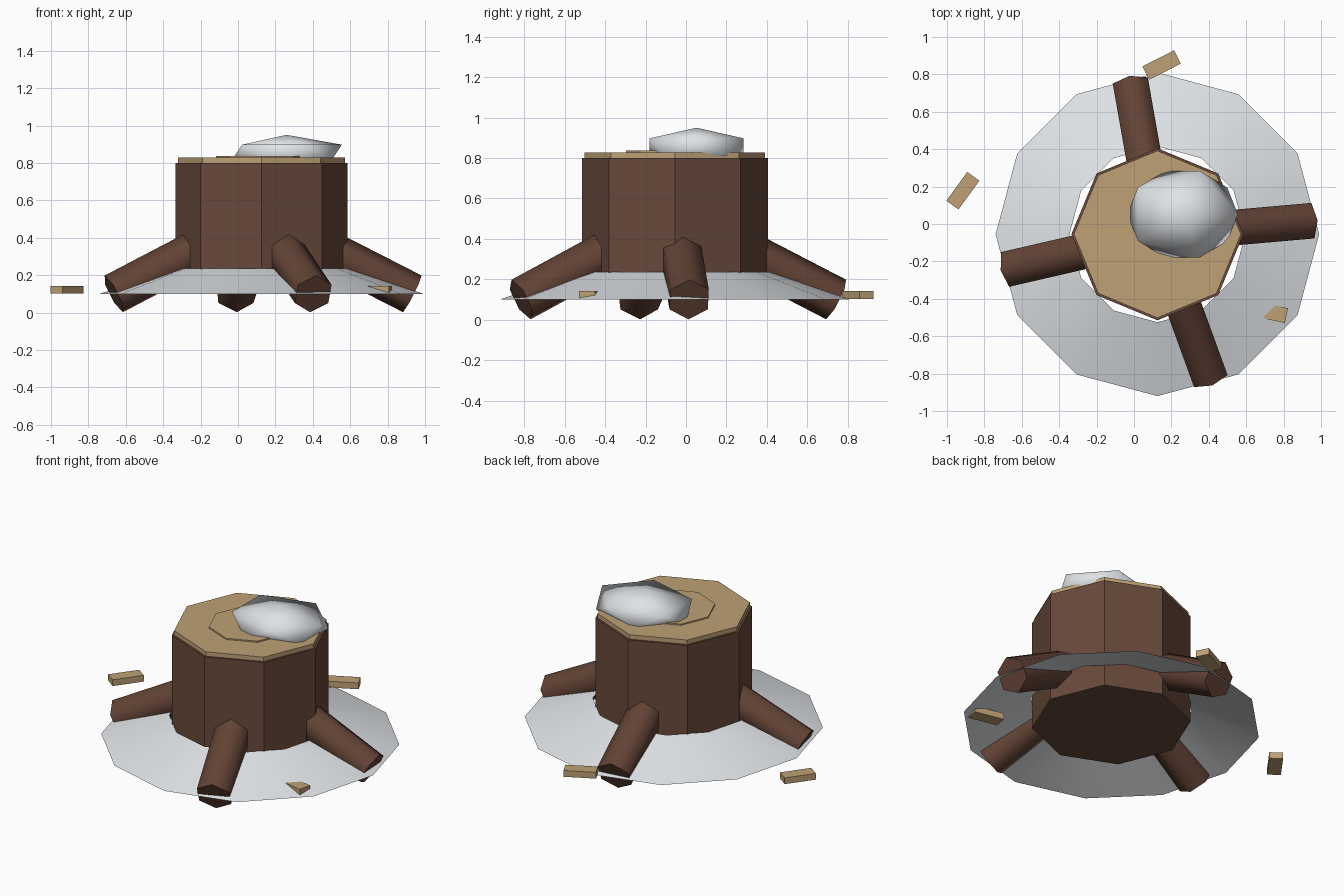
import bpy
import bmesh
from math import radians, cos, sin
from mathutils import Matrix, Vector

cube = bpy.data.objects.get("Cube")
if cube:
    bpy.data.objects.remove(cube, do_unlink=True)

CENTRE = Vector((0.125, -0.055, 0))


def material(name, rgb):
    mat = bpy.data.materials.new(name)
    mat.use_nodes = True
    mat.diffuse_color = (*rgb, 1)
    mat.node_tree.nodes["Principled BSDF"].inputs["Base Color"].default_value = (*rgb, 1)
    return mat


BARK = material("bark brown", (0.14, 0.066, 0.043))
ROOT = material("root brown", (0.125, 0.056, 0.036))
WOOD = material("cut wood tan", (0.52, 0.355, 0.178))
SNOW = material("snow white", (0.82, 0.85, 0.88))


def add_object(name, bm, mat, smooth_angle=None):
    """Turn a bmesh into an object, smooth up to the given angle."""
    mesh = bpy.data.meshes.new(name)
    bm.to_mesh(mesh)
    bm.free()
    mesh.materials.append(mat)
    obj = bpy.data.objects.new(name, mesh)
    bpy.context.scene.collection.objects.link(obj)
    if smooth_angle:
        bpy.ops.object.select_all(action="DESELECT")
        obj.select_set(True)
        bpy.context.view_layer.objects.active = obj
        bpy.ops.object.shade_smooth_by_angle(angle=radians(smooth_angle))
    return obj


def prism(name, radius, bottom, top, mat):
    """Octagonal block standing on the stump axis, corners on x and y."""
    bm = bmesh.new()
    place = Matrix.Translation(CENTRE + Vector((0, 0, (bottom + top) / 2)))
    place = place @ Matrix.Rotation(radians(90), 4, "Z")
    bmesh.ops.create_cone(bm, cap_ends=True, segments=8, radius1=radius,
                          radius2=radius, depth=top - bottom, matrix=place)
    return add_object(name, bm, mat)


# Trunk, cut top and raised growth ring
prism("stump_trunk", 0.46, 0.1, 0.8, BARK)
prism("cut_top", 0.447, 0.8, 0.828, WOOD)
prism("growth_ring", 0.243, 0.826, 0.836, WOOD)

# Sloping twelve-sided sheet of snow, open in the middle
bm = bmesh.new()
bmesh.ops.create_cone(bm, cap_ends=False, segments=12, radius1=0.865, radius2=0.47,
                      depth=0.135, matrix=Matrix.Translation(CENTRE + Vector((0, 0, 0.1675))))
add_object("ground_snow", bm, SNOW, 60)

# Six-sided roots running down and out from the trunk
SLOPE, END_RADIUS, START_RADIUS = radians(27), 0.81, 0.27
for name, angle in (("left", 5), ("back", 100), ("right", 193), ("front", 290)):
    a = radians(angle)
    out = Vector((cos(a), sin(a), 0))
    axis = out * cos(SLOPE) - Vector((0, 0, sin(SLOPE)))
    side = Vector((-sin(a), cos(a), 0))
    up = axis.cross(side)
    length = (END_RADIUS - START_RADIUS) / cos(SLOPE)
    middle = CENTRE + out * END_RADIUS + Vector((0, 0, 0.1)) - axis * length / 2
    place = Matrix((up, side, -axis)).transposed().to_4x4()
    place.translation = middle
    bm = bmesh.new()
    bmesh.ops.create_cone(bm, cap_ends=True, segments=6, radius1=0.11, radius2=0.11,
                          depth=length, matrix=place @ Matrix.Rotation(radians(90), 4, "Z"))
    bmesh.ops.recalc_face_normals(bm, faces=bm.faces)
    add_object(name + "_root", bm, ROOT, 70)

# Squashed lump of snow on the cut top
bm = bmesh.new()
bmesh.ops.create_icosphere(bm, subdivisions=1, radius=1,
                           matrix=Matrix.Translation((0.26, 0.052, 0.855))
                           @ Matrix.Diagonal((0.33, 0.272, 0.095, 1)))
add_object("snow_lump", bm, SNOW, 180)

# Loose wood chips
for name, x, y, angle in (("back", 0.148, 0.85, 27), ("right", -0.915, 0.178, 54),
                          ("front", 0.722, -0.47, -12)):
    bm = bmesh.new()
    bmesh.ops.create_cube(bm, size=1, matrix=Matrix.Translation((x, y, 0.123))
                          @ Matrix.Rotation(radians(angle), 4, "Z")
                          @ Matrix.Diagonal((0.19, 0.08, 0.04, 1)))
    add_object(name + "_wood_chip", bm, WOOD)
